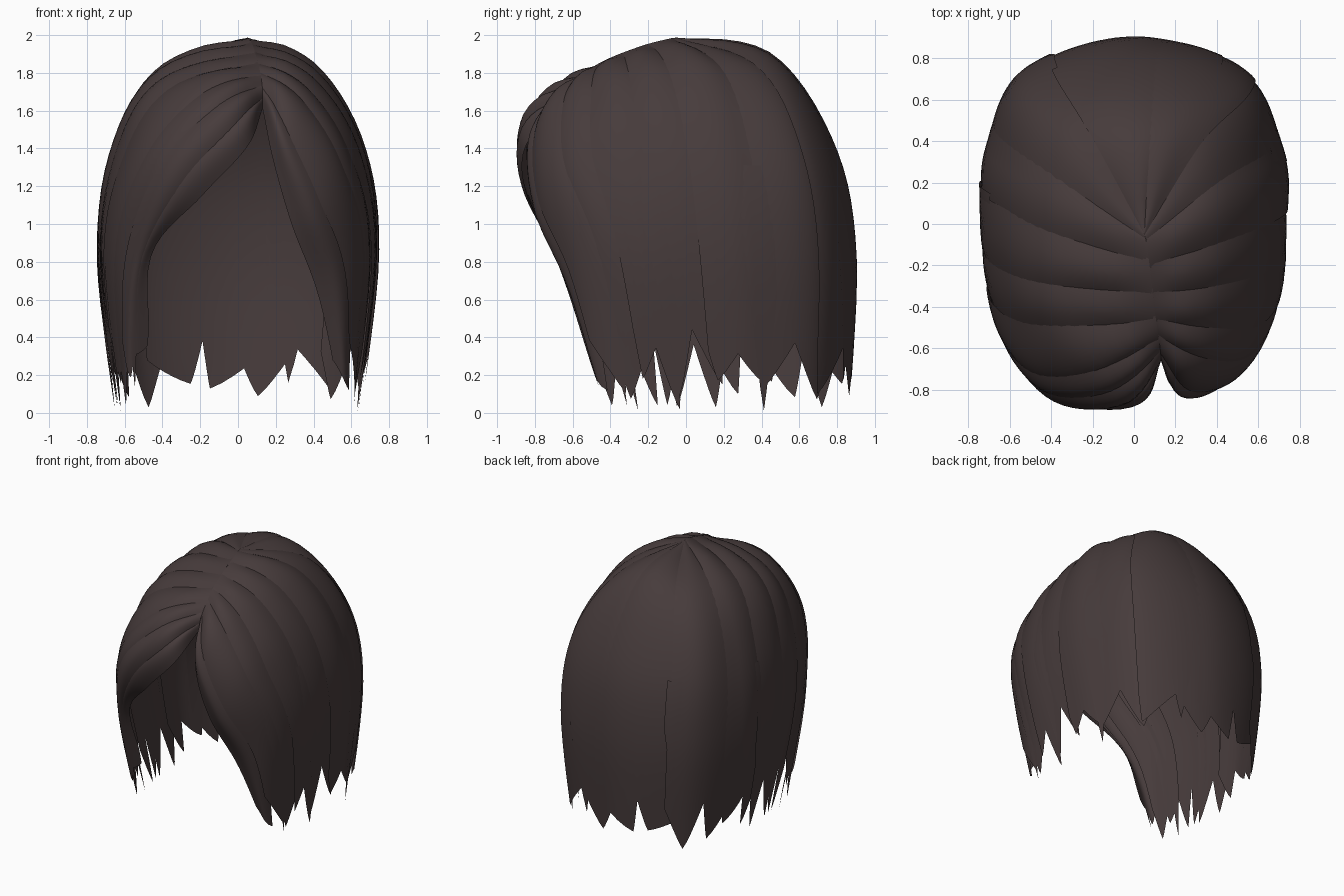
import bpy, math, random
from mathutils import Vector

if "Cube" in bpy.data.objects:
    bpy.data.objects.remove(bpy.data.objects["Cube"])

random.seed(4)

hair = bpy.data.materials.new("dark_brown_hair")
hair.diffuse_color = (0.062, 0.044, 0.044, 1)
hair.use_nodes = True
hair.node_tree.nodes["Principled BSDF"].inputs["Base Color"].default_value = hair.diffuse_color

# Guide strands from the parting to the tips: right side, back centre to face
RIGHT = [
    [(.05, -.05, 1.985), (.03, .45, 1.885), (.01, .775, 1.42), (0, .893, .85), (0, .86, .01)],
    [(.05, -.05, 1.985), (.29, .40, 1.82), (.49, .63, 1.41), (.53, .73, .85), (.46, .71, .01)],
    [(.06, -.09, 1.98), (.40, .15, 1.80), (.63, .28, 1.40), (.71, .35, .85), (.63, .37, .01)],
    [(.08, -.24, 1.94), (.41, -.15, 1.775), (.645, -.05, 1.40), (.725, .02, .85), (.635, .10, .01)],
    [(.10, -.42, 1.87), (.38, -.42, 1.715), (.60, -.39, 1.38), (.705, -.27, .85), (.62, -.14, .01)],
    [(.12, -.55, 1.79), (.33, -.65, 1.63), (.53, -.65, 1.31), (.65, -.48, .85), (.60, -.30, .01)],
    [(.13, -.64, 1.70), (.24, -.80, 1.46), (.40, -.78, 1.10), (.54, -.61, .70), (.57, -.42, .03)],
    [(.13, -.66, 1.61), (.18, -.77, 1.35), (.28, -.74, 1.00), (.42, -.60, .62), (.53, -.43, .10)],
]
# Swept fringe on the left, replaces the last three mirrored guides
LEFT_FRINGE = [
    [(.12, -.55, 1.79), (-.20, -.70, 1.665), (-.48, -.71, 1.35), (-.64, -.52, .85), (-.60, -.30, .01)],
    [(.13, -.64, 1.70), (-.08, -.83, 1.55), (-.36, -.84, 1.24), (-.55, -.64, .75), (-.57, -.42, .03)],
    [(.13, -.66, 1.61), (.05, -.85, 1.41), (-.19, -.84, 1.15), (-.46, -.67, .83), (-.46, -.47, .30)],
]
left = [[g[0]] + [(-x, y, z) for x, y, z in g[1:]] for g in RIGHT[1:5]] + LEFT_FRINGE
GUIDES = [[Vector(p) for p in g] for g in left[::-1] + RIGHT]


def spline(pts, t):
    """Point on a smooth curve through pts; t counts in segments."""
    i = max(0, min(len(pts) - 2, math.floor(t)))
    f = t - i
    b, c = pts[i], pts[i + 1]
    a = pts[i - 1] if i > 0 else 2 * b - c
    d = pts[i + 2] if i + 2 < len(pts) else 2 * c - b
    return 0.5 * (2 * b + (c - a) * f + (2 * a - 5 * b + 4 * c - d) * f * f
                  + (3 * b - a - 3 * c + d) * f ** 3)


def scalp(u, v):
    """u: -7 left fringe .. 0 back .. 7 right fringe; v: 0 root .. 1 tip."""
    return spline([spline(g, v * 4) for g in GUIDES], u + 7)


def lock(name, u0, u1, teeth, depth, bulge, lift=0.0, v0=0.0, rows=24):
    """A bulging ribbon of hair whose lower edge ends in pointed teeth."""
    per = 10
    cols = teeth * per
    reach = [random.uniform(.95, 1.0) for _ in range(teeth)]
    skew = [random.uniform(-.45, .45) for _ in range(teeth)]
    notch = [random.uniform(.75, 1.25) * depth for _ in range(teeth + 1)]
    verts, faces = [], []
    for r in range(rows + 1):
        for c in range(cols + 1):
            w = c / cols
            k = min(c // per, teeth - 1)
            f = c / per - k
            e = 2 * f - 1
            low = 1 - notch[k if e < 0 else k + 1]
            end = reach[k] + (low - reach[k]) * abs(e) ** 1.2
            s = r / rows
            v = v0 + (end - v0) * s
            hang = max(0, (s - .8) / .2) ** 2
            u = u0 + (u1 - u0) * (w + skew[k] * hang * (1 - abs(e)) / teeth)
            p = scalp(u, v)
            out = (p - Vector((0, 0, min(p.z, 1.0)))).normalized()
            swell = min(1, v / .10) * max(0, 1 - v) ** 1.4
            p += out * (bulge * swell * math.sin(math.pi * w)
                        + (lift + .010 * w) * min(1, v / .15 + .1))
            verts.append(p)
    n = cols + 1
    for r in range(rows):
        for c in range(cols):
            a = r * n + c
            faces.append((a, a + 1, a + n + 1, a + n))
    me = bpy.data.meshes.new(name)
    me.from_pydata(verts, [], faces)
    me.materials.append(hair)
    me.polygons.foreach_set("use_smooth", [True] * len(faces))
    ob = bpy.data.objects.new(name, me)
    bpy.context.collection.objects.link(ob)


# Main locks: edges between neighbours, which overlap slightly
EDGES = [-7, -6.4, -5.7, -5.0, -4.3, -3.5, -2.7, -1.8, -.85, .15,
         1.0, 1.9, 2.7, 3.5, 4.2, 4.9, 5.7, 7]
for i, (a, b) in enumerate(zip(EDGES, EDGES[1:])):
    m = (a + b) / 2
    part = "back_lock" if abs(m) < 2 else "side_lock" if abs(m) < 4.5 else "fringe_lock"
    lock(f"{part}_{i + 1}", max(-7, a - .14), min(7, b + .14),
         1 if abs(m) > 4.5 else 2, .10, .02 if abs(m) < 2 else .045,
         lift=.006 * (i % 2))

# A few broader tufts lying over the lower hair, filling some of the notches
for i, u in enumerate([-6.3, -4.6, -2.7, -.9, .5, 1.9, 3.5, 5.0]):
    lock(f"loose_tuft_{i + 1}", u - .24, u + .24, 1, .24, .01, lift=.008, v0=.55)
